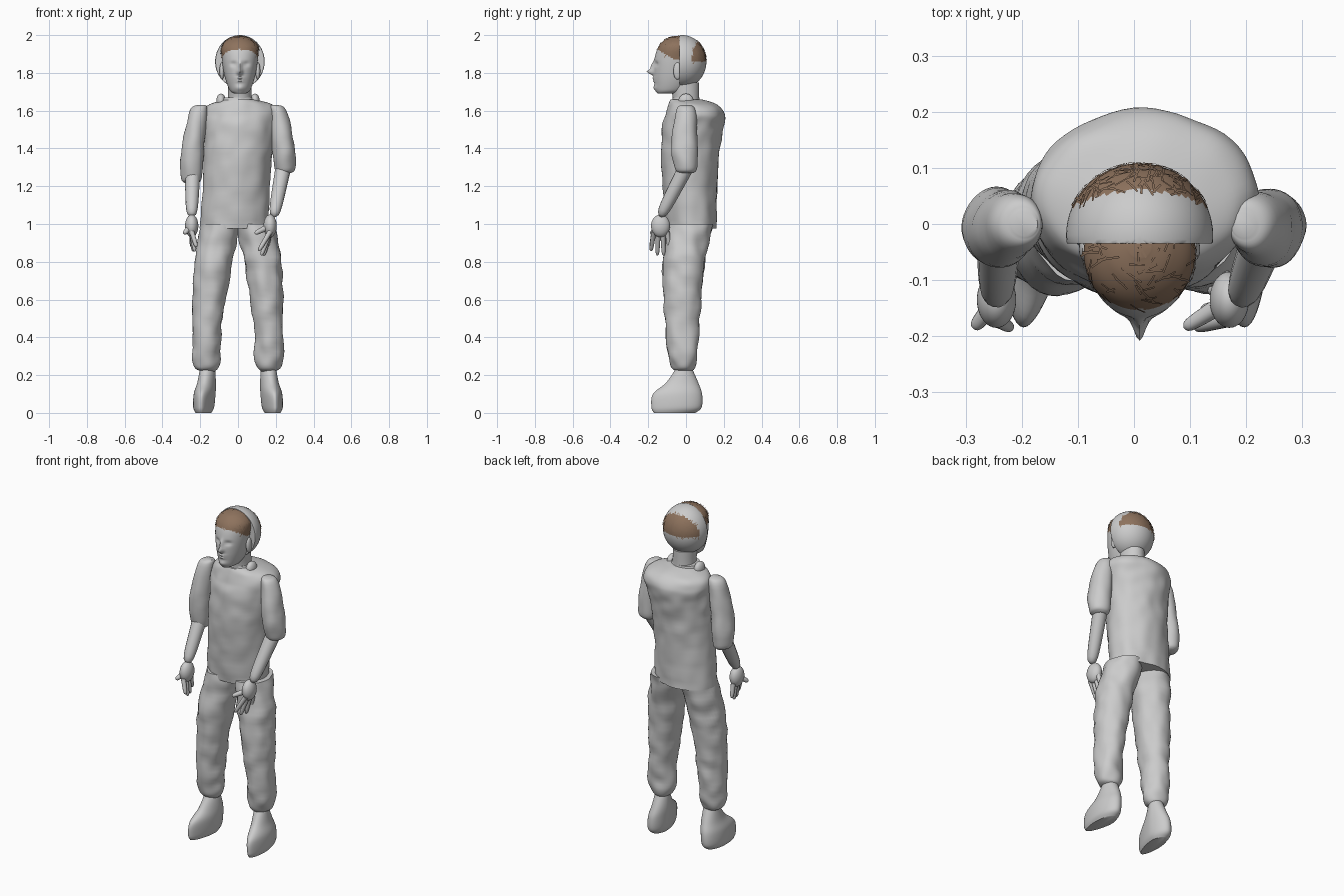
import bpy, bmesh, math, random
from mathutils import Matrix, Vector, noise

random.seed(4)
if "Cube" in bpy.data.objects:
    bpy.data.objects.remove(bpy.data.objects["Cube"])


def material(name, rgb):
    made = bpy.data.materials.new(name)
    made.use_nodes = True
    made.diffuse_color = (*rgb, 1)
    shader = made.node_tree.nodes["Principled BSDF"]
    shader.inputs["Base Color"].default_value = made.diffuse_color
    return made


GREY = material("plain grey", (.6, .6, .6))
BROWN = material("hair brown", (.27, .17, .11))
MIDDLE = .01  # the head sits slightly to the left


def finish(name, bm, materials, hair=None):
    """Turn a bmesh into a smooth object, with hair faces picked by a rule."""
    bmesh.ops.recalc_face_normals(bm, faces=bm.faces)
    if hair:
        for face in bm.faces:
            face.material_index = int(hair(face.calc_center_median()))
    mesh = bpy.data.meshes.new(name)
    bm.to_mesh(mesh)
    bm.free()
    made = bpy.data.objects.new(name, mesh)
    bpy.context.collection.objects.link(made)
    for entry in materials:
        mesh.materials.append(entry)
    bpy.ops.object.select_all(action="DESELECT")
    made.select_set(True)
    bpy.context.view_layer.objects.active = made
    bpy.ops.object.shade_smooth_by_angle(angle=math.radians(50))
    return made


def spline(points, steps):
    """Smooth path through points of any dimension."""
    path = []
    last = len(points) - 1
    for i in range(last):
        before, start = points[max(i - 1, 0)], points[i]
        end, after = points[i + 1], points[min(i + 2, last)]
        for step in range(steps):
            t = step / steps
            path.append([
                b + t / 2 * (c - a + t * (2*a - 5*b + 4*c - d + t * (3*(b - c) + d - a)))
                for a, b, c, d in zip(before, start, end, after)])
    return path + [list(points[last])]


def skin(bm, rings):
    for low, high in zip(rings, rings[1:]):
        for k in range(len(low)):
            bm.faces.new((low[k - 1], low[k], high[k], high[k - 1]))
    bm.faces.new(rings[0])
    bm.faces.new(rings[-1])


def loft(name, sections, side=1, wrinkle=0, sides=40, steps=6, shape=None, hair=None):
    """Skin level ellipses given as (z, x, y, x radius, y radius)."""
    bm = bmesh.new()
    rings = []
    for z, x, y, wide, deep in spline(sections, steps):
        ring = []
        for k in range(sides):
            turn = math.tau * k / sides
            out = Vector((math.cos(turn), math.sin(turn), 0))
            spot = Vector((side * x + wide * out.x, y + deep * out.y, z))
            spot += out * wrinkle * noise.noise(spot * 14)
            ring.append(bm.verts.new(shape(spot) if shape else spot))
        rings.append(ring)
    skin(bm, rings)
    return finish(name, bm, [GREY, BROWN] if hair else [GREY], hair)


def tube(name, points, thick, thin, sides=14):
    """Round limb that tapers along a smooth path and ends in a dome."""
    bm = bmesh.new()
    path = [Vector(p) for p in spline(points, 6)]
    turn = (path[-1] - path[0]).to_track_quat("Z", "Y")
    rings = []
    for i, centre in enumerate(path):
        along = i / (len(path) - 1)
        radius = (thick + (thin - thick) * along) * math.sqrt(1.1 - along ** 8)
        rings.append([bm.verts.new(centre + turn @ Vector((
            radius * math.cos(math.tau * k / sides),
            radius * math.sin(math.tau * k / sides), 0))) for k in range(sides)])
    skin(bm, rings)
    finish(name, bm, [GREY])


def ball(name, centre, radii, shape=None, hair=None):
    bm = bmesh.new()
    place = Matrix.LocRotScale(Vector(centre), None, Vector(radii))
    bmesh.ops.create_uvsphere(bm, u_segments=64, v_segments=40, radius=1, matrix=place)
    if shape:
        for vert in bm.verts:
            vert.co = shape(vert.co)
    return finish(name, bm, [GREY, BROWN] if hair else [GREY], hair)


# Shirt with a low collar
loft("shirt", [(.975, -.02, .03, .18, .13), (1.3, -.005, .02, .18, .15),
               (1.5, .01, .035, .19, .16), (1.58, .02, .05, .2, .155),
               (1.63, .015, .04, .17, .13), (1.66, .01, 0, .08, .08)],
     wrinkle=.008, sides=64, steps=10)
loft("collar", [(1.62, 0, 0, .1, .08), (1.67, 0, 0, .08, .07)])

# Limbs, mirrored; the right sleeve hangs longer and the left hand turns inwards
for name, side in (("left", 1), ("right", -1)):
    is_left = side > 0
    ball(name + "_collar_tab", (side * .09, 0, 1.65), (.025, .04, .04))

    loft(name + "_trouser_leg",
         [(1, .09, .02, .1, .12), (.8, .13, -.01, .1, .11), (.5, .16, -.02, .08, .09),
          (.27, .168, -.015, .075, .07), (.22, .16, -.01, .04, .04)],
         side, wrinkle=.012, steps=10)

    def toe_out(spot):
        reach = max(0, -spot.y)
        centre = side * .178
        return Vector((centre + (spot.x - centre) * (1 - 2 * reach) + side * reach / 10,
                       spot.y, spot.z))

    loft(name + "_foot",
         [(0, .18, -.06, .045, .11), (.03, .18, -.05, .058, .133), (.1, .175, -.045, .06, .13),
          (.16, .165, -.02, .05, .085), (.24, .16, -.01, .04, .04)],
         side, shape=toe_out)

    shoulder = 1.63
    length = 1 if is_left else 1.15
    sleeve = [(0, .195, 0, .02, .02), (.03, .21, 0, .045, .05), (.2, .238, -.008, .06, .07),
              (.33, .247, 0, .057, .06), (.36, .245, 0, .035, .04)]
    loft(name + "_sleeve", [(shoulder - drop * length, *rest) for drop, *rest in sleeve],
         side, wrinkle=.006)

    # Forearm and hand
    wrist = Vector((.19 if is_left else -.245, -.135, 1.04))
    elbow = Vector((side * .24, 0, 1.3))
    tube(name + "_forearm", [elbow, elbow.lerp(wrist, .5), wrist], .04, .03)
    inward = -.02 if is_left else 0
    palm = wrist + Vector((inward, 0, -.05))
    ball(name + "_palm", palm, (.035, .05, .06))
    spread = -.04 if is_left else .025
    for i in range(4):
        across = i / 3 - .5
        root = palm + Vector((0, across * .07, -.03))
        tip = palm + Vector((inward + spread * (.5 - across), across * .1,
                             -.11 - .03 * math.cos(across * 3)))
        if is_left:
            tip.z -= .02
        tube(f"{name}_finger_{i + 1}", [root, root.lerp(tip, .5), tip], .013, .01)
    thumb = palm + Vector((-.08 if is_left else -.04, -.05, -.04))
    tube(name + "_thumb", [palm, palm.lerp(thumb, .6), thumb], .016, .011)

    # Ear
    ball(name + "_ear", (MIDDLE + side * .095, -.045, 1.81), (.013, .022, .045))

# Neck
loft("neck", [(1.6, MIDDLE, 0, .07, .075), (1.67, MIDDLE, 0, .063, .07),
              (1.75, MIDDLE, -.01, .063, .08)])

# Face features as (offset, height, width, height spread, depth)
FEATURES = {
    "nose tip": (0, 1.805, .013, .014, .034),
    "nose bridge": (0, 1.835, .01, .024, .016),
    "eye socket": (.034, 1.847, .018, .011, -.011),
    "upper lip": (0, 1.773, .022, .005, .009),
    "lower lip": (0, 1.757, .02, .006, .008),
    "chin": (0, 1.72, .026, .015, .01),
}


def add_features(spot):
    if spot.y > -.09:
        return spot
    push = sum(depth * math.exp(-((abs(spot.x - MIDDLE) - x) / wide) ** 2
                                - ((spot.z - z) / tall) ** 2)
               for x, z, wide, tall, depth in FEATURES.values())
    return spot - Vector((0, push, 0))


def front_hair(spot):
    return spot.z > 1.87 + .6 * max(0, -spot.y - .06)


outline = [(1.69, -.1, .03, .05), (1.71, -.08, .055, .08), (1.78, -.06, .08, .11),
           (1.87, -.055, .095, .112), (1.94, -.05, .097, .095),
           (1.98, -.045, .06, .06), (1.995, -.04, .02, .02)]
face = loft("face", [(z, MIDDLE, *rest) for z, *rest in outline],
            sides=96, steps=10, shape=add_features, hair=front_hair)


# Back of the head, a wider shell cut flat at its front edge
def flat_front(spot):
    return Vector((spot.x, max(spot.y, -.035), spot.z))


def back_hair(spot):
    return spot.z > 1.86 and spot.y > .06 - 2 * (spot.x - MIDDLE) ** 2


skull = ball("back_of_head", (MIDDLE, -.02, 1.86), (.131, .128, .14), flat_front, back_hair)

# Loose hair strands lying on the brown areas
for name, base in (("front_strands", face), ("back_strands", skull)):
    bm = bmesh.new()
    patch = [p for p in base.data.polygons if p.material_index == 1]
    for spot in random.choices(patch, [p.area for p in patch], k=120):
        normal = spot.normal
        along = normal.cross(Vector([random.uniform(-1, 1) for axis in "xyz"])).normalized()
        across = normal.cross(along) * .002
        reach = along * random.uniform(.01, .024)
        crown = spot.center + normal * .003
        dip = normal * reach.length_squared * 4
        rows = [(place - across, place + across)
                for place in (crown - reach - dip, crown, crown + reach - dip)]
        verts = [[bm.verts.new((p.x, p.y, min(p.z, 2))) for p in row] for row in rows]
        for low, high in zip(verts, verts[1:]):
            bm.faces.new((low[0], low[1], high[1], high[0]))
    finish(name, bm, [BROWN])
